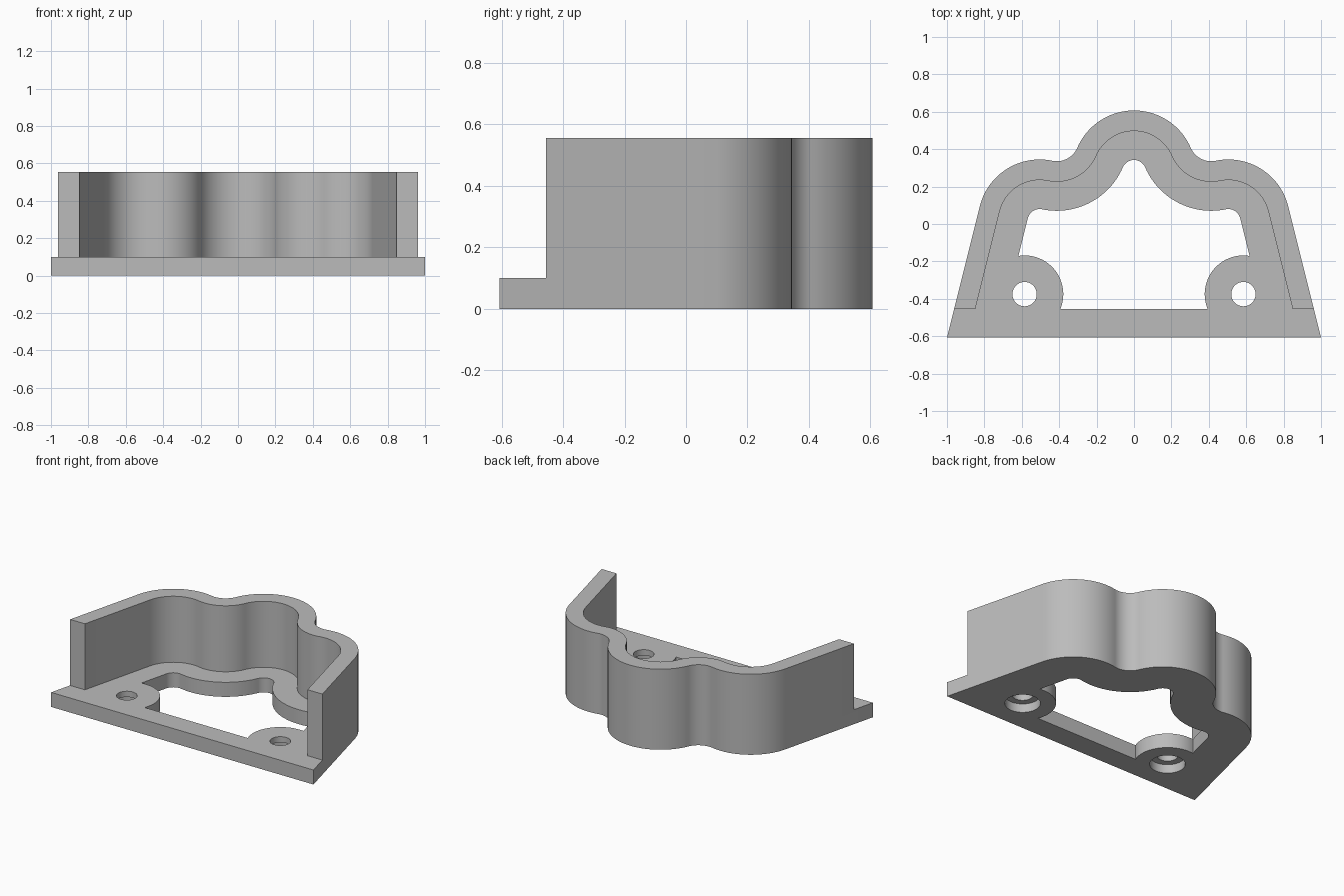
import bpy
import bmesh
from math import atan2, acos, asin, cos, sin, pi, hypot, sqrt, radians
from mathutils import Vector

cube = bpy.data.objects.get("Cube")
if cube:
    bpy.data.objects.remove(cube)

# Main dimensions
FRONT, STEP = -0.607, -0.455           # front edge and start of the wall
BASE, HEIGHT = 0.1, 0.555
R, FILLET = 0.33, 0.12                 # lobe radius and valley radius
WALL, RIM = 0.11, 0.265                # offsets inward from the outer outline
BOSS, BOSS_R = Vector((0.585, -0.375)), 0.207

# Slanted side line, lobe centres and valley centre of the right half
normal = Vector((4, 1)).normalized()
phi = atan2(normal.y, normal.x)
side = normal.dot(Vector((1, FRONT)))
mid_c = Vector((0, -FRONT - R))
lobe_y = 0.015
lobe_c = Vector(((side - R - normal.y * lobe_y) / normal.x, lobe_y))
gap = lobe_c - mid_c
across = Vector((-gap.y, gap.x)).normalized()
valley_c = (mid_c + lobe_c) / 2 + across * sqrt((R + FILLET) ** 2 - gap.length_squared / 4)


def angle(a, b):
    return atan2(b.y - a.y, b.x - a.x)


def arc(c, r, a0, a1, n=28):
    return [(c.x + r * cos(a0 + (a1 - a0) * i / n),
             c.y + r * sin(a0 + (a1 - a0) * i / n)) for i in range(n + 1)]


def side_point(d, y):
    return ((side - d - normal.y * y) / normal.x, y)


def crown(d):
    """Right half of the lobed outline, moved inward by d."""
    pts = arc(lobe_c, R - d, phi, angle(lobe_c, valley_c))
    pts += arc(valley_c, FILLET + d, angle(valley_c, lobe_c), angle(valley_c, mid_c))[1:]
    pts += arc(mid_c, R - d, angle(mid_c, valley_c), pi / 2)[1:]
    return pts


def mirrored(half):
    """Close a right half that ends on the centre line."""
    return half + [(-x, y) for x, y in reversed(half[:-1])]


def prism(name, pts, z0, z1):
    bm = bmesh.new()
    face = bm.faces.new([bm.verts.new((x, y, z0)) for x, y in pts])
    top = bmesh.ops.extrude_face_region(bm, geom=[face])["geom"]
    bmesh.ops.translate(bm, vec=(0, 0, z1 - z0),
                        verts=[v for v in top if isinstance(v, bmesh.types.BMVert)])
    bmesh.ops.recalc_face_normals(bm, faces=bm.faces)
    mesh = bpy.data.meshes.new(name)
    bm.to_mesh(mesh)
    bm.free()
    obj = bpy.data.objects.new(name, mesh)
    bpy.context.collection.objects.link(obj)
    return obj


def cut(target, cutter):
    cutter.hide_render = True
    mod = target.modifiers.new("cut", 'BOOLEAN')
    mod.operation, mod.solver, mod.object = 'DIFFERENCE', 'EXACT', cutter
    bpy.ops.object.modifier_apply(modifier=mod.name)
    bpy.data.objects.remove(cutter)


# Full-height block with the lobed outline
bracket = prism("lobed_bracket", mirrored([(1, FRONT)] + crown(0)), 0, HEIGHT)
bpy.context.view_layer.objects.active = bracket
bracket.select_set(True)

# Space inside the wall and above the front ledge
space = [(1.2, -1), (1.2, STEP), side_point(WALL, STEP)] + crown(WALL)
cut(bracket, prism("wall_space", mirrored(space), BASE, 1))

# Floor opening, rounded around the two screw bosses
start = phi + acos((side - RIM - normal.dot(BOSS)) / BOSS_R)
end = pi + asin((BOSS.y - STEP) / BOSS_R)
opening = arc(BOSS, BOSS_R, end, start) + crown(RIM)
cut(bracket, prism("floor_opening", mirrored(opening), -0.1, 0.3))

# Screw holes, each with a wider recess underneath
for s in (-1, 1):
    centre = Vector((s * BOSS.x, BOSS.y))
    for name, r, top in (("screw_hole", 0.065, 0.3), ("screw_recess", 0.11, 0.06)):
        cut(bracket, prism(name, arc(centre, r, 0, 2 * pi, 48)[:-1], -0.1, top))

# Grey finish
grey = bpy.data.materials.new("plain grey")
colour = (0.5, 0.5, 0.5, 1)
grey.use_nodes = True
grey.diffuse_color = colour
grey.node_tree.nodes["Principled BSDF"].inputs["Base Color"].default_value = colour
bracket.data.materials.clear()
bracket.data.materials.append(grey)
bpy.ops.object.shade_smooth_by_angle(angle=radians(30))
